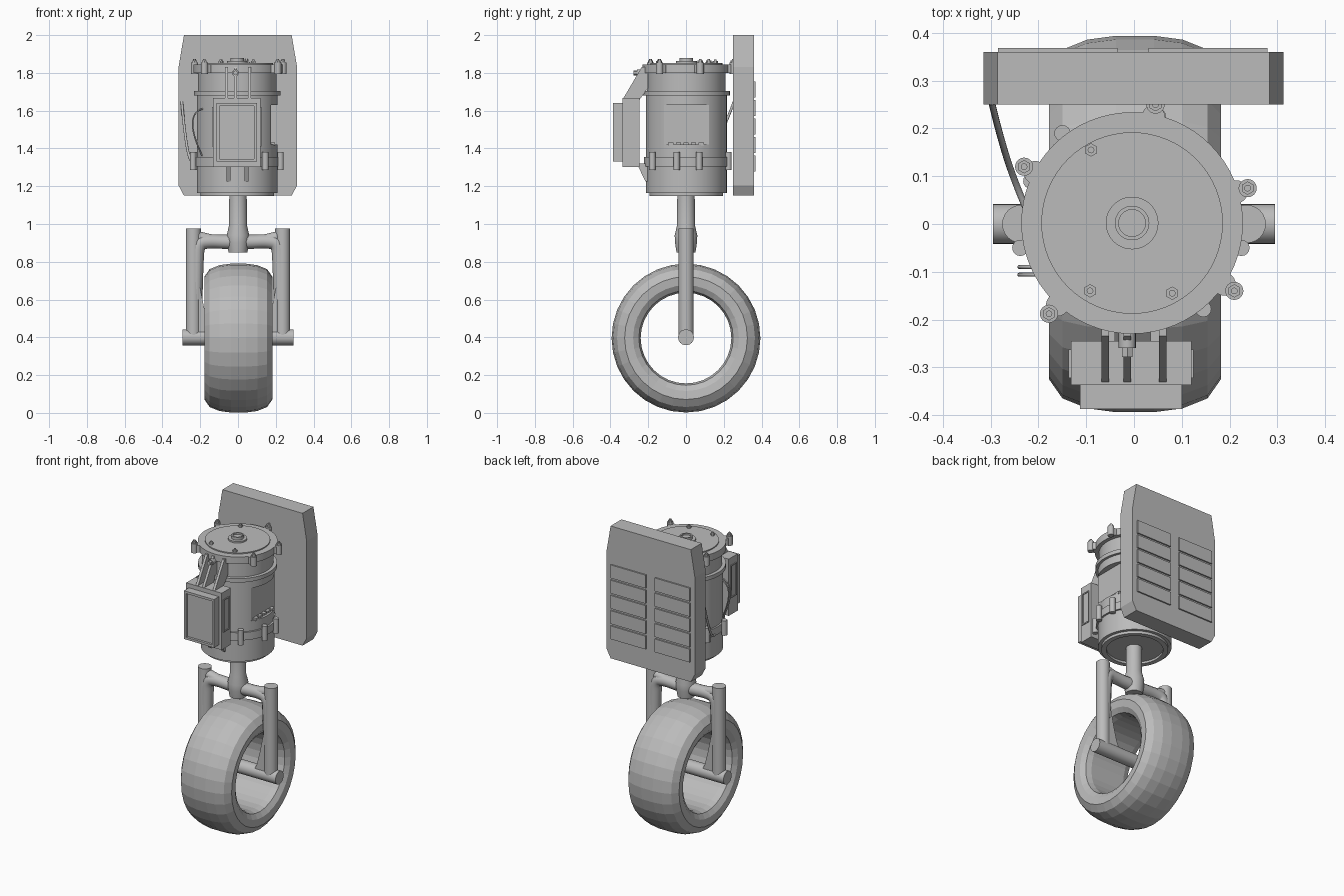
import bpy, bmesh, math
from mathutils import Vector

if "Cube" in bpy.data.objects:
    bpy.data.objects.remove(bpy.data.objects["Cube"])

grey = bpy.data.materials.new("mid_grey")
grey.diffuse_color = (0.5, 0.5, 0.5, 1)
grey.use_nodes = True
grey.node_tree.nodes["Principled BSDF"].inputs["Base Color"].default_value = grey.diffuse_color


def add(name, bm, smooth=None):
    bmesh.ops.recalc_face_normals(bm, faces=bm.faces)
    me = bpy.data.meshes.new(name)
    bm.to_mesh(me)
    bm.free()
    ob = bpy.data.objects.new(name, me)
    bpy.context.collection.objects.link(ob)
    me.materials.append(grey)
    if smooth:
        shade(ob, smooth)
    return ob


def shade(ob, angle):
    bpy.ops.object.select_all(action='DESELECT')
    ob.select_set(True)
    bpy.context.view_layer.objects.active = ob
    bpy.ops.object.shade_smooth_by_angle(angle=math.radians(angle))


def box(name, x0, x1, y0, y1, z0, z1):
    bm = bmesh.new()
    bmesh.ops.create_cube(bm, size=1)
    for v in bm.verts:
        v.co = Vector(((x0, x1)[v.co.x > 0], (y0, y1)[v.co.y > 0], (z0, z1)[v.co.z > 0]))
    return add(name, bm)


def rod(name, a, b, r, n=24, r2=None):
    a, b = Vector(a), Vector(b)
    bm = bmesh.new()
    bmesh.ops.create_cone(bm, cap_ends=True, segments=n, radius1=r,
                          radius2=r if r2 is None else r2, depth=(b - a).length)
    q = (b - a).to_track_quat('Z', 'Y')
    for v in bm.verts:
        v.co = q @ v.co + (a + b) / 2
    return add(name, bm, 35 if n > 8 else None)


def lathe(name, prof, n, axis, center, closed=False, smooth=None):
    """Spin (radius, height) points round the x or z axis."""
    bm = bmesh.new()
    c = Vector(center)
    rings = []
    for r, h in prof:
        ring = []
        for i in range(n):
            t = 2 * math.pi * i / n
            u, w = r * math.cos(t), r * math.sin(t)
            ring.append(bm.verts.new(c + Vector((h, u, w) if axis == 'x' else (u, w, h))))
        rings.append(ring)
    for k in range(len(rings) if closed else len(rings) - 1):
        a, b = rings[k], rings[(k + 1) % len(rings)]
        for i in range(n):
            j = (i + 1) % n
            bm.faces.new((a[i], a[j], b[j], b[i]))
    bmesh.ops.remove_doubles(bm, verts=bm.verts, dist=1e-5)
    return add(name, bm, smooth)


def prism(name, pts, axis, lo, hi):
    """Extrude a 2D outline along x (points are y,z) or y (points are x,z)."""
    bm = bmesh.new()
    put = (lambda p, d: (d, p[0], p[1])) if axis == 'x' else (lambda p, d: (p[0], d, p[1]))
    a = [bm.verts.new(put(p, lo)) for p in pts]
    b = [bm.verts.new(put(p, hi)) for p in pts]
    bm.faces.new(a)
    bm.faces.new(b)
    for i in range(len(pts)):
        j = (i + 1) % len(pts)
        bm.faces.new((a[i], a[j], b[j], b[i]))
    return add(name, bm)


def tube(name, pts, r):
    """Smooth bent tube; each point is x, y, z, radius factor."""
    cu = bpy.data.curves.new(name, 'CURVE')
    cu.dimensions = '3D'
    cu.bevel_depth, cu.bevel_resolution, cu.use_fill_caps = r, 4, True
    sp = cu.splines.new('NURBS')
    sp.points.add(len(pts) - 1)
    for p, (x, y, z, k) in zip(sp.points, pts):
        p.co, p.radius = (x, y, z, 1), k
    sp.use_endpoint_u, sp.order_u, sp.resolution_u = True, 3, 8
    ob = bpy.data.objects.new(name, cu)
    bpy.context.collection.objects.link(ob)
    cu.materials.append(grey)
    bpy.ops.object.select_all(action='DESELECT')
    ob.select_set(True)
    bpy.context.view_layer.objects.active = ob
    bpy.ops.object.convert(target='MESH')
    shade(bpy.context.view_layer.objects.active, 40)


# Wheel: open ring tyre and axle
half = [(0.394, 0.04), (0.386, 0.10), (0.365, 0.152), (0.325, 0.18),
        (0.28, 0.175), (0.25, 0.155), (0.24, 0.12)]
prof = half + [(r, -h) for r, h in reversed(half)]
lathe("tyre", prof, 32, 'x', (0.002, 0, 0.396), closed=True)
rod("axle", (-0.295, 0, 0.4), (0.295, 0, 0.4), 0.042)

# Fork: legs, arched bridge, flared feet and stem
for s, side in ((-1, "left"), (1, "right")):
    rod(side + "_fork_leg", (s * 0.236, 0, 0.4), (s * 0.236, 0, 0.975), 0.04)
    tube(side + "_fork_arch", [(0, 0, 0.905, 1.1), (s * 0.07, 0, 0.905, 1), (s * 0.15, 0, 0.91, 1),
                               (s * 0.215, 0, 0.90, 1.1), (s * 0.222, 0, 0.8, 1.05),
                               (s * 0.225, 0, 0.6, 1)], 0.037)
    rod(side + "_arch_brace", (s * 0.1, 0, 0.905), (s * 0.225, 0, 0.935), 0.03)
    foot = [(0.25, 0.66), (0.2, 0.66), (0.18, 0.56), (0.155, 0.46), (0.13, 0.41), (0.25, 0.41)]
    prism(side + "_fork_foot", [(s * x, z) for x, z in foot], 'y', -0.03, 0.03)
lathe("stem", [(0, 0.85), (0.05, 0.85), (0.058, 0.9), (0.06, 0.94), (0.048, 0.99),
               (0.046, 1.16), (0, 1.16)], 32, 'z', (0, 0, 0), smooth=40)

# Motor housing with bands, lid and hub, plus a flat window cut in the right side
housing = [(0, 1.162), (0.165, 1.162), (0.165, 1.148), (0.195, 1.148), (0.195, 1.165),
           (0.214, 1.165), (0.214, 1.305), (0.225, 1.305), (0.225, 1.355), (0.214, 1.355),
           (0.214, 1.68), (0.23, 1.68), (0.23, 1.705), (0.208, 1.705), (0.208, 1.80),
           (0.232, 1.80), (0.232, 1.845), (0.19, 1.845), (0.19, 1.852), (0.055, 1.852),
           (0.055, 1.862), (0.036, 1.862), (0.036, 1.88), (0.028, 1.88), (0.028, 1.87), (0, 1.87)]
body = lathe("motor_housing", housing, 64, 'z', (-0.004, 0.002, 0))
cutter = box("window_cutter", 0.174, 0.35, -0.2, 0.2, 1.42, 1.63)
cutter.hide_render = True
bpy.ops.object.select_all(action='DESELECT')
body.select_set(True)
bpy.context.view_layer.objects.active = body
mod = body.modifiers.new("window", 'BOOLEAN')
mod.operation, mod.solver, mod.object = 'DIFFERENCE', 'EXACT', cutter
bpy.ops.object.modifier_apply(modifier=mod.name)
bpy.data.objects.remove(cutter)
shade(body, 30)
for y in (-0.08, -0.04, 0, 0.04, 0.08):
    box("window_tooth", 0.165, 0.195, y - 0.014, y + 0.014, 1.415, 1.432)

# Lid lugs with hex nuts, and bare lid bolts
for x, y in ((-0.23, 0.12), (0.238, 0.075), (0.21, -0.14), (-0.178, -0.188), (0.045, 0.25)):
    rod("lid_lug", (x, y, 1.795), (x, y, 1.855), 0.019)
    rod("lid_lug_web", (x * 0.9, y * 0.9, 1.80), (x * 0.9, y * 0.9, 1.845), 0.024)
    rod("lid_nut", (x, y, 1.855), (x, y, 1.866), 0.014, 6)
    rod("lid_stud", (x, y, 1.866), (x, y, 1.874), 0.007, 12)
for x, y in ((-0.09, 0.155), (-0.092, -0.14), (0.08, -0.145)):
    rod("cover_nut", (x, y, 1.85), (x, y, 1.862), 0.014, 6)
    rod("cover_stud", (x, y, 1.862), (x, y, 1.87), 0.007, 12)

# Lugs on the lower band
for x, y in ((0.225, -0.05), (0.222, 0.07), (0.145, -0.178), (-0.238, -0.05),
             (-0.15, 0.19), (0.05, 0.225), (-0.215, 0.09)):
    rod("band_lug", (x, y, 1.285), (x, y, 1.38), 0.017, 16)

# Control box on the front with framed, recessed cover
box("control_box", -0.132, 0.12, -0.337, -0.245, 1.302, 1.667)
box("control_cover", -0.113, 0.1, -0.372, -0.335, 1.33, 1.64)
for x0, x1, z0, z1 in ((-0.113, -0.099, 1.33, 1.64), (0.086, 0.1, 1.33, 1.64),
                       (-0.099, 0.086, 1.33, 1.345), (-0.099, 0.086, 1.625, 1.64)):
    box("cover_frame", x0, x1, -0.387, -0.372, z0, z1)
for x0, x1 in ((-0.137, -0.132), (0.12, 0.125)):
    for y0, y1, z0, z1 in ((-0.322, -0.315, 1.41, 1.62), (-0.27, -0.263, 1.41, 1.62),
                           (-0.315, -0.27, 1.41, 1.417), (-0.315, -0.27, 1.613, 1.62)):
        box("side_frame", x0, x1, y0, y1, z0, z1)
for x in (-0.06, -0.014, 0.06):
    prism("upper_bracket", [(-0.335, 1.66), (-0.245, 1.66), (-0.2, 1.72), (-0.2, 1.83),
                            (-0.235, 1.83)], 'x', x - 0.008, x + 0.008)
rod("bracket_bolt", (-0.014, -0.2, 1.80), (-0.014, -0.26, 1.80), 0.018, 16)
rod("bracket_bolt_head", (-0.014, -0.26, 1.80), (-0.014, -0.278, 1.80), 0.013, 6)
for x in (-0.05, 0.045):
    prism("lower_bracket", [(-0.26, 1.32), (-0.2, 1.32), (-0.2, 1.225), (-0.215, 1.225)],
          'x', x - 0.01, x + 0.01)

# Back panel with clipped corners and raised plates
prism("back_panel", [(-0.286, 2.0), (0.284, 2.0), (0.313, 1.83), (0.313, 1.205), (0.284, 1.15),
                     (-0.286, 1.15), (-0.315, 1.205), (-0.315, 1.83)], 'y', 0.25, 0.36)
for x in (-0.285, 0.03):
    for k in range(5):
        z = 1.755 - 0.098 * k
        box("back_plate", x, x + 0.25, 0.358, 0.369, z - 0.085, z)

# Strap and cables on the left, joining panel, housing and box
tube("left_strap", [(-0.298, 0.255, 1.65, 1), (-0.285, 0.2, 1.5, 1), (-0.255, 0.1, 1.32, 1),
                    (-0.225, 0.03, 1.31, 1)], 0.007)
for y in (-0.09, -0.106):
    tube("side_cable", [(-0.185, y, 1.61, 1), (-0.235, y, 1.6, 1), (-0.245, y, 1.48, 1),
                        (-0.19, y, 1.36, 1)], 0.004)
